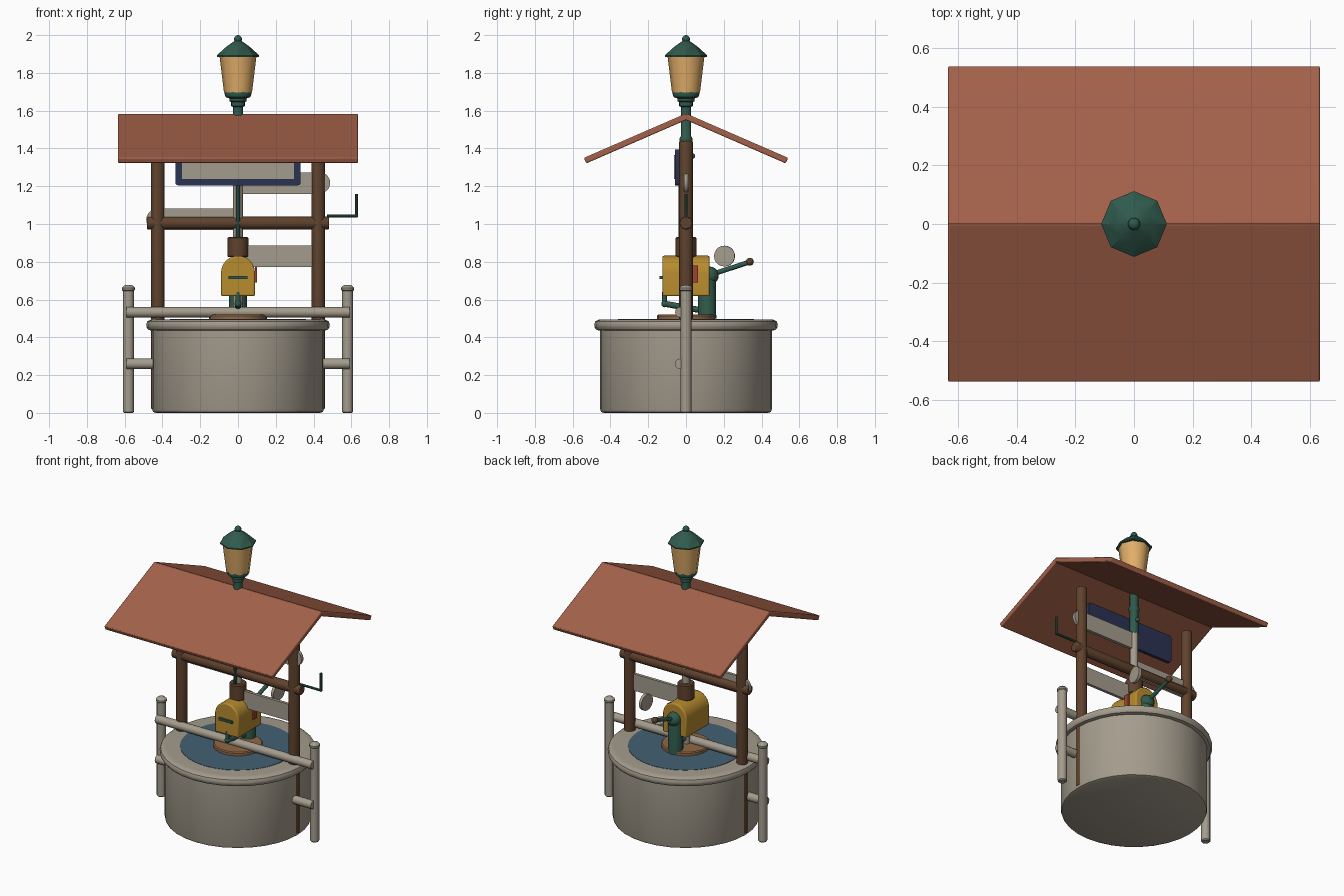
import bpy, bmesh, math
from mathutils import Vector, Matrix

if "Cube" in bpy.data.objects:
    bpy.data.objects.remove(bpy.data.objects["Cube"])


def mat(name, r, g, b):
    m = bpy.data.materials.new(name)
    lin = [((c / 255 + 0.055) / 1.055) ** 2.4 for c in (r, g, b)]
    m.diffuse_color = (*lin, 1)
    m.use_nodes = True
    m.node_tree.nodes["Principled BSDF"].inputs["Base Color"].default_value = m.diffuse_color
    return m


STONE = mat("pale_stone", 164, 156, 141)
TILE = mat("terracotta", 163, 97, 73)
WOOD = mat("dark_wood", 95, 66, 45)
GREEN = mat("iron_green", 48, 90, 77)
GLASS = mat("amber_glass", 226, 175, 105)
YELLOW = mat("mustard", 184, 140, 48)
NAVY = mat("navy", 42, 50, 82)
WATER = mat("water_blue", 66, 97, 114)
TAN = mat("tan_wood", 146, 104, 68)
RED = mat("flag_red", 160, 66, 48)


def finish(name, bm, m, angle=35, bevel=0.0):
    bmesh.ops.recalc_face_normals(bm, faces=bm.faces)
    me = bpy.data.meshes.new(name)
    bm.to_mesh(me)
    bm.free()
    me.materials.append(m)
    me.shade_smooth()
    me.set_sharp_from_angle(angle=math.radians(angle))
    ob = bpy.data.objects.new(name, me)
    bpy.context.collection.objects.link(ob)
    if bevel:
        b = ob.modifiers.new("bevel", "BEVEL")
        b.width, b.segments, b.limit_method = bevel, 2, "ANGLE"
    return ob


def lathe(name, profile, m, n=24, loc=(0, 0, 0), angle=35):
    """Spin (radius, height) pairs round the z axis and cap both ends."""
    bm = bmesh.new()
    rings = [[bm.verts.new((r * math.cos(2 * math.pi * i / n) + loc[0],
                            r * math.sin(2 * math.pi * i / n) + loc[1], z + loc[2]))
              for i in range(n)] for r, z in profile]
    for a, b in zip(rings, rings[1:]):
        for i in range(n):
            j = (i + 1) % n
            bm.faces.new((a[i], a[j], b[j], b[i]))
    bm.faces.new(rings[0])
    bm.faces.new(rings[-1])
    return finish(name, bm, m, angle)


def rod(name, p, q, r, m, n=12, bevel=0.0):
    p, q = Vector(p), Vector(q)
    d = q - p
    mx = Matrix.Translation((p + q) / 2) @ d.to_track_quat("Z", "Y").to_matrix().to_4x4()
    bm = bmesh.new()
    bmesh.ops.create_cone(bm, cap_ends=True, segments=n, radius1=r, radius2=r,
                          depth=d.length, matrix=mx)
    return finish(name, bm, m, 40, bevel)


def box(name, c, s, m, rot=0.0, bevel=0.0):
    mx = Matrix.Translation(c) @ Matrix.Rotation(rot, 4, "X") @ Matrix.Diagonal((*s, 1))
    bm = bmesh.new()
    bmesh.ops.create_cube(bm, size=1, matrix=mx)
    return finish(name, bm, m, 35, bevel)


def ball(name, c, r, m):
    bm = bmesh.new()
    bmesh.ops.create_uvsphere(bm, u_segments=16, v_segments=10, radius=r,
                              matrix=Matrix.Translation(c))
    return finish(name, bm, m, 60)


# Well drum, rounded rim and water
lathe("well_drum", [(0.435, 0), (0.45, 0.006), (0.455, 0.02), (0.455, 0.45)], STONE, 32)
lathe("well_rim", [(0.455, 0.435), (0.475, 0.44), (0.484, 0.453), (0.486, 0.468),
                   (0.48, 0.484), (0.465, 0.493), (0.44, 0.495)], STONE, 32)
lathe("water", [(0.36, 0.49), (0.36, 0.497)], WATER, 32)

# Roof posts, fence posts and caps
for s, side in ((-1, "left"), (1, "right")):
    rod(f"{side}_roof_post", (s * 0.425, 0, 0.02), (s * 0.425, 0, 1.44), 0.036, WOOD, 12, 0.006)
    lathe(f"{side}_fence_post", [(0.024, 0), (0.029, 0.006), (0.029, 0.645), (0.034, 0.65),
                                 (0.034, 0.662), (0.022, 0.674), (0.006, 0.678)],
          STONE, 12, (s * 0.58, 0, 0))
    # Lower rail stub up to the drum
    rod(f"{side}_lower_rail", (s * 0.59, -0.03, 0.26), (s * 0.4, -0.03, 0.26), 0.028, STONE)
    # Roof slab
    a = math.radians(23.5)
    box(f"roof_slope_{side}", (0, s * 0.264, 1.453), (1.27, 0.589, 0.032), TILE, -s * a, 0.006)
rod("upper_rail", (-0.59, -0.03, 0.533), (0.59, -0.03, 0.533), 0.028, STONE)

# Windlass with crank, rope and bucket
rod("windlass", (-0.483, 0, 1.005), (0.483, 0, 1.005), 0.034, WOOD, 12, 0.006)
rod("crank_arm", (0.47, 0, 1.042), (0.632, 0, 1.042), 0.008, GREEN, 8)
rod("crank_handle", (0.628, 0, 1.036), (0.628, 0, 1.16), 0.008, GREEN, 8)
rod("well_rope", (0, -0.03, 0.9), (0, -0.03, 1.25), 0.01, GREEN, 8)
lathe("bucket", [(0.05, 0.825), (0.055, 0.83), (0.055, 0.925), (0.048, 0.932)], WOOD, 16)

# Signpost with three arms, each with a round end
rod("sign_pole", (0, 0, 0.5), (0, 0, 1.275), 0.026, STONE, 16)
for name, s, z in (("upper", 1, 1.215), ("middle", -1, 1.025), ("lower", 1, 0.83)):
    box(f"{name}_sign_arm", (s * 0.22, 0, z), (0.44, 0.02, 0.114), STONE)
for name, x, z in (("upper", 0.432, 1.218), ("middle", -0.43, 1.022)):
    rod(f"{name}_sign_end", (x, -0.011, z), (x, 0.011, z), 0.056, STONE, 20)
rod("lower_sign_end", (0.15, 0.205, 0.83), (0.17, 0.203, 0.83), 0.055, STONE, 20)


# Hanging notice board: rounded navy frame with pale panel
def round_plate(name, y0, y1, w, z0, z1, r, m):
    bm = bmesh.new()
    vs = []
    for cx, cz, a0 in ((w - r, z1 - r, 0), (-w + r, z1 - r, 90),
                       (-w + r, z0 + r, 180), (w - r, z0 + r, 270)):
        for k in range(4):
            t = math.radians(a0 + 30 * k)
            vs.append(bm.verts.new((cx + r * math.cos(t), y0, cz + r * math.sin(t))))
    f = bm.faces.new(vs)
    ext = bmesh.ops.extrude_face_region(bm, geom=[f])["geom"]
    bmesh.ops.translate(bm, vec=(0, y1 - y0, 0),
                        verts=[v for v in ext if isinstance(v, bmesh.types.BMVert)])
    return finish(name, bm, m)


round_plate("notice_frame", -0.058, -0.036, 0.332, 1.205, 1.395, 0.015, NAVY)
round_plate("notice_panel", -0.064, -0.057, 0.297, 1.238, 1.365, 0.004, STONE)

# Street lamp
lathe("lamp_post", [(0.027, 1.27), (0.027, 1.43), (0.034, 1.44), (0.034, 1.455), (0.027, 1.465),
                    (0.027, 1.62), (0.036, 1.625), (0.036, 1.645), (0.045, 1.65), (0.045, 1.665),
                    (0.065, 1.672), (0.072, 1.69), (0.07, 1.70)], GREEN, 16)
ball("lamp_post_knob", (0, 0.035, 1.36), 0.014, GREEN)
lathe("lamp_glass", [(0.074, 1.695), (0.098, 1.89)], GLASS, 8, angle=50)
lathe("lamp_roof", [(0.112, 1.885), (0.112, 1.893), (0.06, 1.94), (0.02, 1.968)], GREEN, 8, angle=30)
ball("lamp_finial", (0, 0, 1.979), 0.021, GREEN)

# Round pump base
lathe("pump_base", [(0.153, 0.49), (0.153, 0.514), (0.147, 0.52)], TAN, 24)

# Letter box: arched profile pulled along y
bm = bmesh.new()
pts = [(-0.09, 0.618), (0.09, 0.618)] + [
    (0.09 * math.cos(math.pi * k / 12), 0.742 + 0.09 * math.sin(math.pi * k / 12)) for k in range(13)]
f = bm.faces.new([bm.verts.new((x, -0.125, z)) for x, z in pts])
ext = bmesh.ops.extrude_face_region(bm, geom=[f])["geom"]
bmesh.ops.translate(bm, vec=(0, 0.25, 0), verts=[v for v in ext if isinstance(v, bmesh.types.BMVert)])
finish("letter_box", bm, YELLOW, 35, 0.008)
box("letter_box_handle", (0, -0.13, 0.718), (0.1, 0.018, 0.016), GREEN)
box("letter_box_flag", (0.095, 0.045, 0.735), (0.012, 0.035, 0.09), RED)

# Hand pump behind the letter box
lathe("pump_body", [(0.05, 0.5), (0.048, 0.52), (0.048, 0.70), (0.04, 0.735)], GREEN, 16, (0, 0.112, 0))
ball("pump_head", (0, 0.125, 0.727), 0.048, GREEN)
rod("pump_lever", (0, 0.125, 0.73), (0, 0.335, 0.798), 0.013, GREEN, 10)
ball("pump_lever_knob", (0, 0.338, 0.80), 0.021, WOOD)
rod("pump_spout", (0, 0.1, 0.54), (0, -0.115, 0.578), 0.016, GREEN, 10)
rod("pump_spout_tip", (0, -0.113, 0.568), (0, -0.115, 0.64), 0.013, GREEN, 10)
ball("pump_spout_joint", (0, -0.112, 0.578), 0.019, GREEN)
